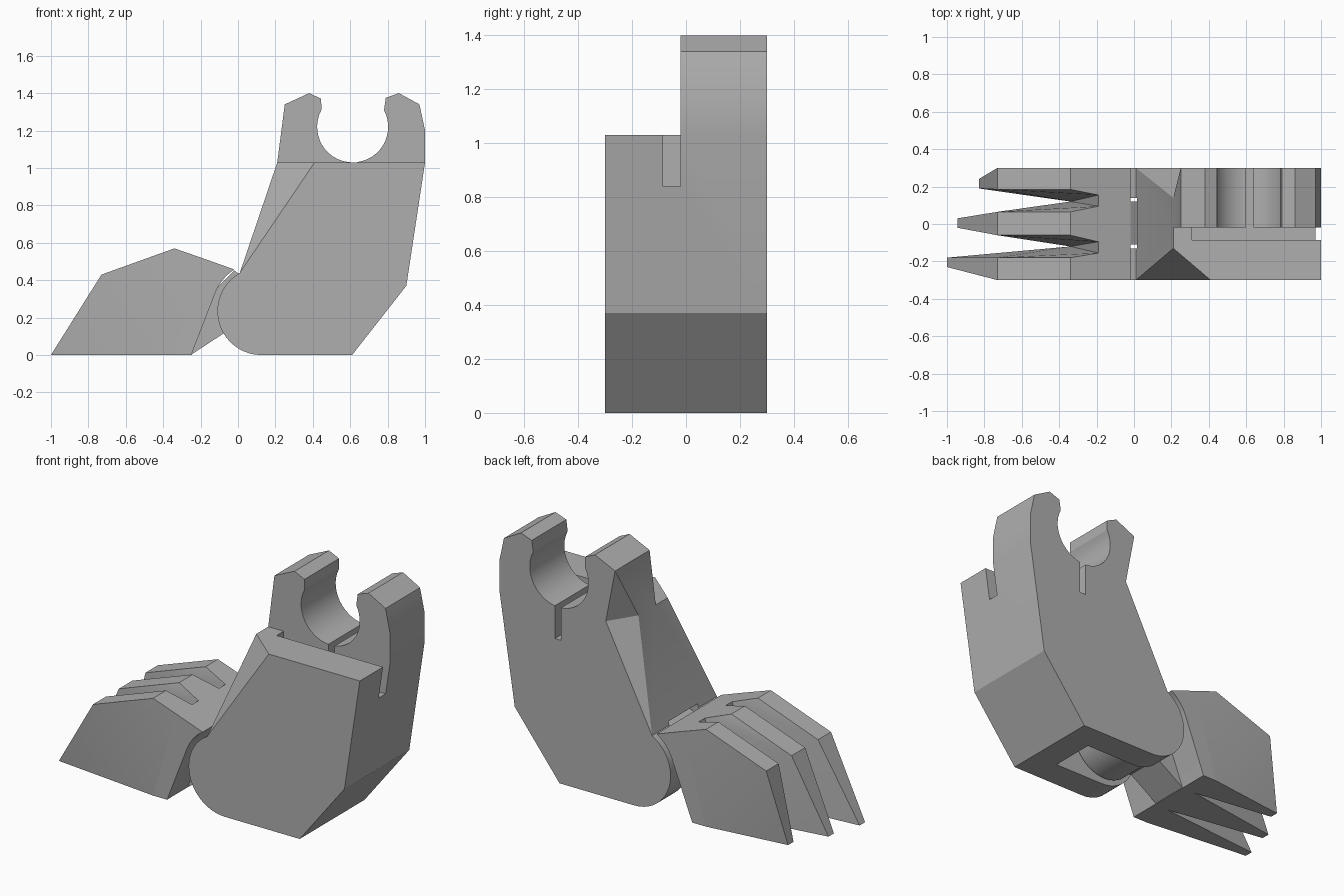
import bpy
import bmesh
from math import cos, sin, radians
from mathutils import Vector

if "Cube" in bpy.data.objects:
    bpy.data.objects.remove(bpy.data.objects["Cube"])

grey = bpy.data.materials.new("plain grey")
grey.use_nodes = True
grey.diffuse_color = (0.43, 0.43, 0.43, 1)
grey.node_tree.nodes["Principled BSDF"].inputs["Base Color"].default_value = grey.diffuse_color

HINGE = (0.125, 0.235)


def finish(bm, name):
    bmesh.ops.recalc_face_normals(bm, faces=bm.faces)
    mesh = bpy.data.meshes.new(name)
    bm.to_mesh(mesh)
    bm.free()
    mesh.materials.append(grey)
    obj = bpy.data.objects.new(name, mesh)
    bpy.context.collection.objects.link(obj)
    return obj


def hull(name, points):
    bm = bmesh.new()
    for p in points:
        bm.verts.new(p)
    res = bmesh.ops.convex_hull(bm, input=bm.verts)
    unused = set(res["geom_interior"] + res["geom_unused"])
    bmesh.ops.delete(bm, geom=[v for v in unused if isinstance(v, bmesh.types.BMVert)], context="VERTS")
    bmesh.ops.dissolve_limit(bm, angle_limit=0.01, verts=bm.verts, edges=bm.edges)
    return finish(bm, name)


def slab(name, profile, y0, y1, plane=None):
    """Extrude an x-z profile along y, optionally trimming off one side of a plane."""
    bm = bmesh.new()
    face = bm.faces.new([bm.verts.new((x, y0, z)) for x, z in profile])
    res = bmesh.ops.extrude_face_region(bm, geom=[face])
    moved = [v for v in res["geom"] if isinstance(v, bmesh.types.BMVert)]
    bmesh.ops.translate(bm, verts=moved, vec=(0, y1 - y0, 0))
    bmesh.ops.recalc_face_normals(bm, faces=bm.faces)
    if plane:
        a, b, c = (Vector(p) for p in plane)
        bmesh.ops.bisect_plane(bm, geom=bm.verts[:] + bm.edges[:] + bm.faces[:],
                               plane_co=a, plane_no=(b - a).cross(c - a), clear_outer=True)
        bmesh.ops.holes_fill(bm, edges=[e for e in bm.edges if e.is_boundary])
    return finish(bm, name)


def box(x0, x1, y0, y1, z0, z1):
    return slab("cutter", [(x0, z0), (x1, z0), (x1, z1), (x0, z1)], y0, y1)


def arc(centre, r, start, end, steps):
    angles = [radians(start + (end - start) * i / steps) for i in range(steps + 1)]
    return [(centre[0] + r * cos(a), centre[1] + r * sin(a)) for a in angles]


def combine(obj, other, operation):
    mod = obj.modifiers.new(operation, "BOOLEAN")
    mod.operation = operation
    mod.solver = "EXACT"
    mod.object = other
    bpy.context.view_layer.objects.active = obj
    bpy.ops.object.modifier_apply(modifier=mod.name)
    bpy.data.objects.remove(other)


# Leg block with both upper toe-side corners chamfered
outline = [(0.01, 0.44), (0.125, 0), (0.61, 0), (0.9, 0.37), (1, 1.03)]
leg = hull("leg", [(x, y, z) for x, z in outline for y in (-0.3, 0.3)]
           + [(0.41, -0.3, 1.03), (0.21, -0.13, 1.03), (0.21, 0.14, 1.03), (0.31, 0.3, 1.03)])
combine(leg, slab("hinge_round", arc(HINGE, 0.235, 0, 352.5, 47), -0.3, 0.3), "UNION")

# Open clip on top of the leg, with its lower back corner trimmed
clip_outline = ([(0.35, 0.95), (0.21, 1.03), (0.25, 1.34), (0.38, 1.4), (0.445, 1.37)]
                + arc((0.613, 1.22), 0.19, 152, 388, 28)
                + [(0.79, 1.375), (0.86, 1.4), (0.97, 1.34), (1, 1.2), (1, 1.03), (0.95, 0.95)])
clip = slab("clip", clip_outline, -0.02, 0.3,
            [(0.25, 0.3, 1.34), (0.31, 0.3, 1.03), (0.21, 0.14, 1.03)])
combine(leg, clip, "UNION")

# Flex slots around the clip and the pocket for the hinge knuckle
for cut in [(0.31, 1.1, -0.085, -0.02, 0.84, 1.2),
            (0.6, 0.64, -0.05, 0.4, 0.84, 1.1),
            (-0.3, 0.45, -0.13, 0.14, -0.1, 0.46)]:
    combine(leg, box(*cut), "DIFFERENCE")

# Rear of the foot, hollowed to seat the hinge
foot = slab("foot", [(-0.34, 0), (-0.25, 0)] + arc(HINGE, 0.265, 157, 123, 8)
            + [(-0.19, 0.518)], -0.3, 0.3)

# Knuckle and its bridge to the foot
knuckle = slab("knuckle", arc(HINGE, 0.21, 0, 352.5, 47), -0.11, 0.12)
bridge = slab("knuckle_bridge", [(-0.25, 0.002), (-0.07, 0.12), (0.1, 0.1), (0.05, 0.4),
                                 (-0.02, 0.452), (-0.14, 0.33)], -0.11, 0.12)

# Toes: tip x, then y ranges for the top, the bottom root, the top root and the tip
toes = {
    "back_toe": (-0.83, (0.185, 0.3), (0.12, 0.3), (0.155, 0.3), (0.19, 0.24)),
    "middle_toe": (-0.945, (-0.06, 0.065), (-0.12, 0.12), (-0.095, 0.095), (-0.02, 0.03)),
    "front_toe": (-1, (-0.3, -0.18), (-0.3, -0.12), (-0.3, -0.155), (-0.23, -0.18)),
}
parts = [leg, foot, knuckle, bridge]
for name, (tip_x, top, low, root, tip) in toes.items():
    stations = [(-0.34, 0.57, top), (-0.73, 0.43, top), (-0.34, 0, low),
                (-0.19, 0.518, root), (tip_x, 0, tip)]
    parts.append(hull(name, [(x, y, z) for x, z, ys in stations for y in ys]))

# Smooth the round surfaces, keep the corners sharp
bpy.ops.object.select_all(action="DESELECT")
for obj in parts:
    obj.select_set(True)
bpy.context.view_layer.objects.active = leg
bpy.ops.object.shade_smooth_by_angle(angle=radians(20))
